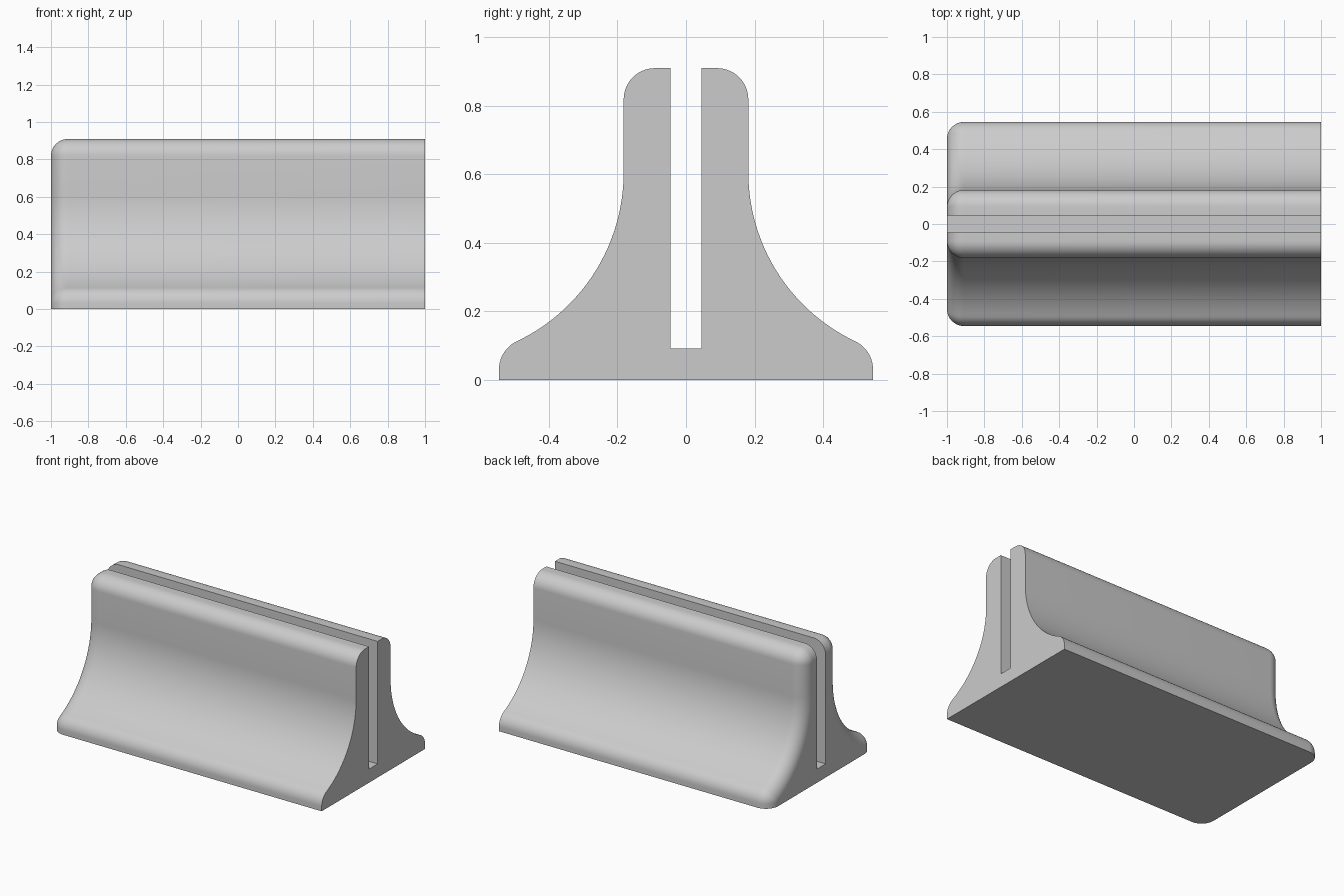
import bpy, bmesh
from math import sin, cos, pi, sqrt, atan2, radians

cube = bpy.data.objects.get("Cube")
if cube:
    bpy.data.objects.remove(cube, do_unlink=True)

UNIT = 1 / 11                  # design unit: 22 long, 12 wide, 10 high
FILLET, COVE = 1, 6            # edge radius and concave flank radius
COVE_X, COVE_Z = 8, 6.657      # centre of the concave flank
TIP_X = 5
TIP_Z = COVE_Z - sqrt((COVE + FILLET) ** 2 - (COVE_X - TIP_X) ** 2)


def arc(cx, cz, r, a0, a1, n):
    return [(cx + r * cos(a0 + (a1 - a0) * i / n),
             cz + r * sin(a0 + (a1 - a0) * i / n)) for i in range(n + 1)]


def section(inset):
    """Closed cross-section, with the outer outline moved inward by inset."""
    lean = atan2(COVE_Z - TIP_Z, COVE_X - TIP_X)
    half = [(0.5, 1), (0.5, 10 - inset)]
    half += arc(1, 9, FILLET - inset, pi / 2, 0, 10)
    half += arc(COVE_X, COVE_Z, COVE + inset, pi, pi + lean, 32)
    half += arc(TIP_X, TIP_Z, FILLET - inset, lean, 0, 10)
    half.append((6 - inset, 0))
    return half + [(-y, z) for y, z in reversed(half)]


# Stations along the length: rounded at one end, cut flat at the other
steps = 10
stations = [(-11 + FILLET * (1 - sin(pi / 2 * i / steps)),
             FILLET * (1 - cos(pi / 2 * i / steps))) for i in range(steps, -1, -1)]
stations = [(x, inset) for x, inset in reversed(stations)] + [(11, 0)]
stations.sort()

bm = bmesh.new()
rings = [[bm.verts.new((x * UNIT, y * UNIT, z * UNIT)) for y, z in section(inset)]
         for x, inset in stations]
for a, b in zip(rings, rings[1:]):
    for i in range(len(a)):
        j = (i + 1) % len(a)
        bm.faces.new((a[i], a[j], b[j], b[i]))
bm.faces.new(rings[0])
bm.faces.new(rings[-1])
bmesh.ops.remove_doubles(bm, verts=bm.verts, dist=1e-5)
bmesh.ops.recalc_face_normals(bm, faces=bm.faces)

mesh = bpy.data.meshes.new("slotted_stand")
bm.to_mesh(mesh)
bm.free()
stand = bpy.data.objects.new("slotted_stand", mesh)
bpy.context.collection.objects.link(stand)

# Plain grey finish
grey = bpy.data.materials.new("light_grey")
grey.use_nodes = True
color = (0.6, 0.6, 0.6, 1)
grey.diffuse_color = color
grey.node_tree.nodes["Principled BSDF"].inputs["Base Color"].default_value = color
mesh.materials.append(grey)

# Smooth curved surfaces, keeping the cut edges crisp
bpy.ops.object.select_all(action='DESELECT')
stand.select_set(True)
bpy.context.view_layer.objects.active = stand
bpy.ops.object.shade_smooth_by_angle(angle=radians(30))
